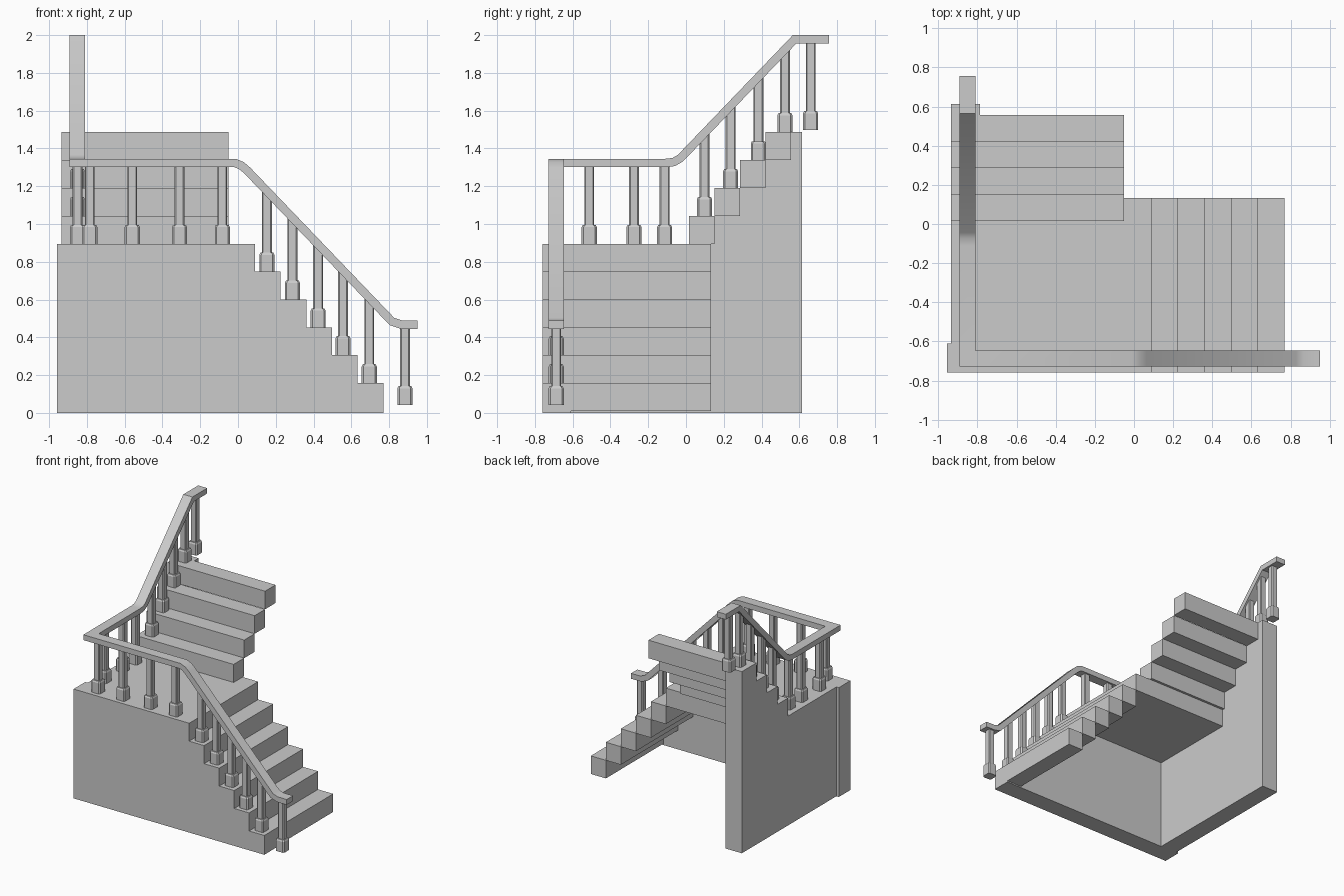
import bpy, bmesh
from mathutils import Vector

if "Cube" in bpy.data.objects:
    bpy.data.objects.remove(bpy.data.objects["Cube"])

def finish(name, bm, smooth=False):
    bmesh.ops.recalc_face_normals(bm, faces=bm.faces)
    me = bpy.data.meshes.new(name)
    bm.to_mesh(me)
    bm.free()
    ob = bpy.data.objects.new(name, me)
    bpy.context.collection.objects.link(ob)
    if smooth:
        bpy.ops.object.select_all(action='DESELECT')
        ob.select_set(True)
        bpy.context.view_layer.objects.active = ob
        bpy.ops.object.shade_smooth_by_angle(angle=0.6)
    return ob

def extrude_profile(name, pts, vec):
    bm = bmesh.new()
    f = bm.faces.new([bm.verts.new(p) for p in pts])
    r = bmesh.ops.extrude_face_region(bm, geom=[f])
    bmesh.ops.translate(bm, vec=vec, verts=[g for g in r['geom'] if isinstance(g, bmesh.types.BMVert)])
    return finish(name, bm)

def box(name, x0, x1, y0, y1, z0, z1):
    return extrude_profile(name, [(x0, y0, z0), (x1, y0, z0), (x1, y1, z0), (x0, y1, z0)], (0, 0, z1 - z0))

def skin(name, rings, smooth=False):
    bm = bmesh.new()
    vs = [[bm.verts.new(p) for p in r] for r in rings]
    n = len(vs[0])
    for a, b in zip(vs, vs[1:]):
        for i in range(n):
            bm.faces.new((a[i], a[(i + 1) % n], b[(i + 1) % n], b[i]))
    bm.faces.new(vs[0])
    bm.faces.new(vs[-1])
    return finish(name, bm, smooth)

# Stepped front wall (lower flight side)
edges = [0.77, 0.633, 0.498, 0.362, 0.225, 0.09]
tops = [0.158, 0.306, 0.453, 0.60, 0.748, 0.895]
prof = [(-0.957, 0), (0.77, 0)]
for i, z in enumerate(tops):
    prof.append((edges[i], z))
    prof.append((edges[i + 1] if i < 5 else -0.957, z))
extrude_profile("front_wall", [(x, -0.76, z) for x, z in prof], (0, 0.15, 0))

# Lower flight treads and landing
for i in range(5):
    box(f"lower_step_{i+1}", edges[i + 1], edges[i], -0.61, 0.132, max(0.01, tops[i] - 0.148), tops[i])
box("landing", -0.787, 0.09, -0.61, 0.132, 0.748, 0.895)

# Stepped left wall (upper flight side)
ys = [0.015, 0.152, 0.287, 0.422, 0.557]
uz = [1.043, 1.19, 1.338, 1.487]
prof = [(0.613, 0), (-0.61, 0), (-0.61, 0.895), (0.015, 0.895)]
for i, z in enumerate(uz):
    prof += [(ys[i], z), (ys[i + 1] if i < 3 else 0.613, z)]
extrude_profile("left_wall", [(-0.935, y, z) for y, z in prof], (0.148, 0, 0))

# Upper flight treads
for i, z in enumerate(uz):
    box(f"upper_step_{i+1}", -0.787, -0.05, ys[i], ys[i + 1], z - 0.148, z)

# Handrail: one mitred sweep of a flat rectangular section
RX, RY = -0.85, -0.687
front = [(0.95, 0.466), (0.865, 0.467), (0.815, 0.484), (0.05, 1.282), (0.02, 1.308), (-0.015, 1.323)]
side = [(-0.11, 1.323), (-0.065, 1.328), (-0.03, 1.348), (0.575, 1.978), (0.757, 1.978)]
path = [Vector((x, RY, z)) for x, z in front] + [Vector((RX, RY, 1.323))] + [Vector((RX, y, z)) for y, z in side]
rings = []
for i, p in enumerate(path):
    t_in = (p - path[i - 1]).normalized() if i else (path[1] - p).normalized()
    t_out = (path[i + 1] - p).normalized() if i < len(path) - 1 else t_in
    n = (t_in + t_out).normalized()
    s = t_in.cross(Vector((0, 0, 1))).normalized()
    u = s.cross(t_in)
    ring = []
    for a, b in ((-1, -1), (1, -1), (1, 1), (-1, 1)):
        off = s * (a * 0.041) + u * (b * 0.022)
        ring.append(p + off - t_in * (off.dot(n) / t_in.dot(n)))
    rings.append(ring)
skin("handrail", rings, True)

def rail_z(pts, v):
    pts = sorted(pts)
    for (a, za), (b, zb) in zip(pts, pts[1:]):
        if a <= v <= b:
            return za + (zb - za) * (v - a) / (b - a)
    return 1.323

# Balusters: chamfered square base block and slimmer shaft
def baluster(name, x, y, z0, z1):
    rings = []
    for h, z in ((0.04, z0), (0.04, z0 + 0.088), (0.034, z0 + 0.1), (0.026, z0 + 0.1), (0.026, z1)):
        k = h * 0.75
        rings.append([(x + a, y + b, z) for a, b in
                      ((h, -k), (h, k), (k, h), (-k, h), (-h, k), (-h, -k), (-k, -h), (k, -h))])
    skin(name, rings)

front_posts = [(-0.785, 0.895), (-0.56, 0.895), (-0.31, 0.895), (-0.083, 0.895), (0.153, 0.748),
               (0.288, 0.60), (0.424, 0.453), (0.556, 0.306), (0.695, 0.158), (0.884, 0.042)]
for i, (x, z) in enumerate(front_posts):
    baluster(f"front_baluster_{i+1}", x, RY, z, rail_z(front, x))
side_posts = [(-0.512, 0.895), (-0.275, 0.895), (-0.113, 0.895), (0.098, 1.043),
              (0.236, 1.19), (0.383, 1.338), (0.524, 1.487), (0.66, 1.497)]
for i, (y, z) in enumerate(side_posts):
    baluster(f"side_baluster_{i+1}", RX, y, z, rail_z(side, y))
